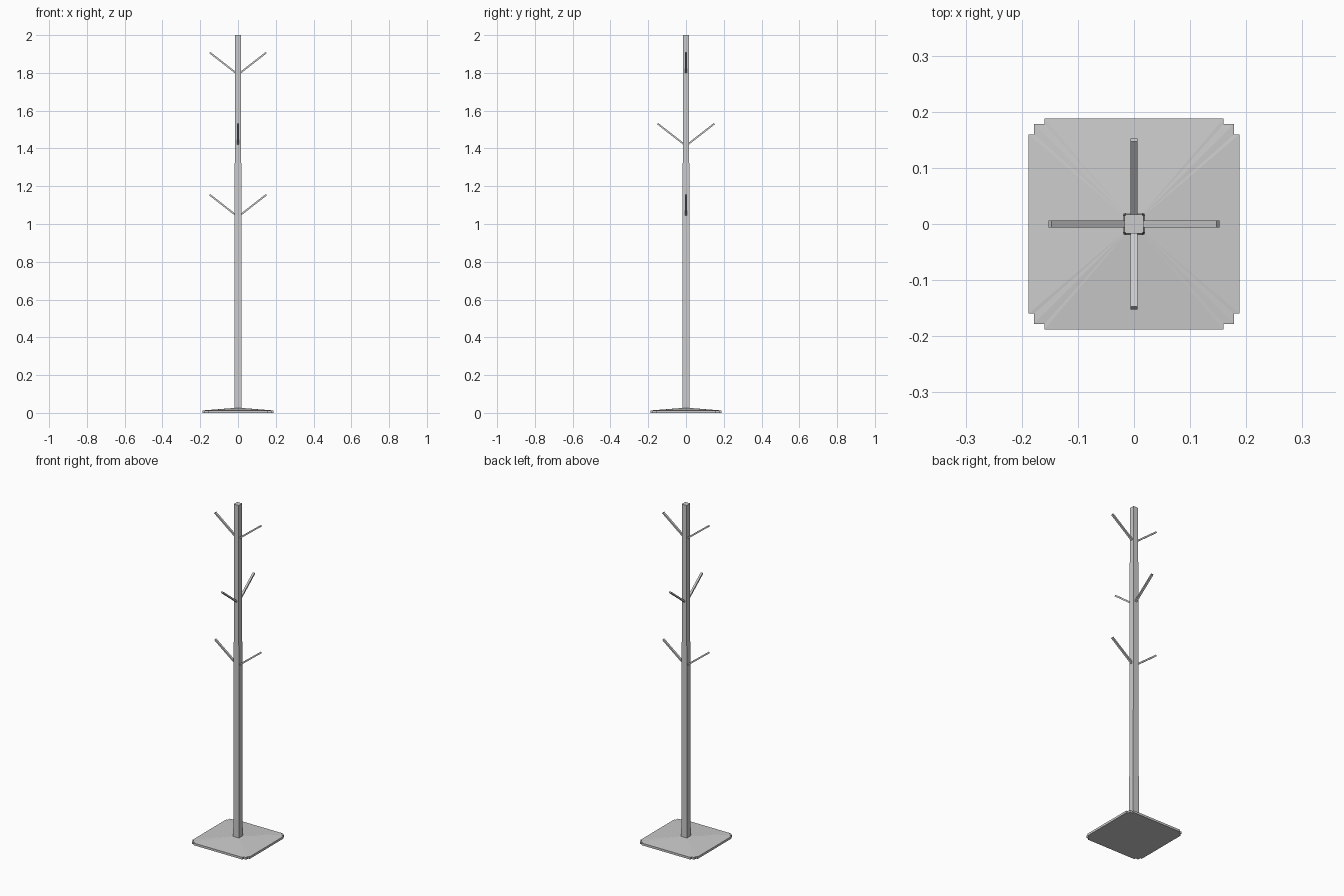
import bpy, bmesh, math
from mathutils import Vector, Matrix

if "Cube" in bpy.data.objects:
    bpy.data.objects.remove(bpy.data.objects["Cube"])


def make_object(name, bm):
    bmesh.ops.recalc_face_normals(bm, faces=bm.faces[:])
    me = bpy.data.meshes.new(name)
    bm.to_mesh(me)
    bm.free()
    ob = bpy.data.objects.new(name, me)
    bpy.context.collection.objects.link(ob)
    return ob


def outline(half):
    # Square with a small step cut from each corner
    a, b = half * 0.85, half * 0.947
    corner = [(half, a), (b, a), (b, b), (a, b), (a, half)]
    return [Matrix.Rotation(math.pi / 2 * k, 2) @ Vector(p)
            for k in range(4) for p in corner]


def loft(name, sections):
    # Skin stacked outlines given as (half width, height)
    bm = bmesh.new()
    rings = [[bm.verts.new((p.x, p.y, z)) for p in outline(h)] for h, z in sections]
    for lo, hi in zip(rings, rings[1:]):
        n = len(lo)
        for i in range(n):
            j = (i + 1) % n
            bm.faces.new((lo[i], lo[j], hi[j], hi[i]))
    bm.faces.new(rings[0][::-1])
    bm.faces.new(rings[-1])
    return make_object(name, bm)


def peg(name, z, angle):
    # Slim square bar rising outward from the pole
    start, end = Vector((0.004, 0, z + 0.004)), Vector((0.15, 0, z + 0.118))
    d = end - start
    bm = bmesh.new()
    bmesh.ops.create_cube(bm, size=1)
    bmesh.ops.scale(bm, vec=(d.length, 0.012, 0.009), verts=bm.verts)
    tilt = Matrix.Rotation(-math.atan2(d.z, d.x), 4, 'Y')
    turn = Matrix.Rotation(angle, 4, 'Z')
    bm.transform(turn @ Matrix.Translation((start + end) / 2) @ tilt)
    return make_object(name, bm)


# Low pyramid foot and upright pole
loft("base_plate", [(0.188, 0.0), (0.188, 0.013), (0.020, 0.026)])
loft("pole", [(0.0195, 0.02), (0.0175, 1.04), (0.0165, 2.0)])

# Three tiers of opposed pegs, the middle tier turned a quarter
for tier, (z, turn) in enumerate([(1.037, 0), (1.413, math.pi / 2), (1.79, 0)]):
    for side in range(2):
        peg(f"peg_{tier + 1}_{side + 1}", z, turn + side * math.pi)
